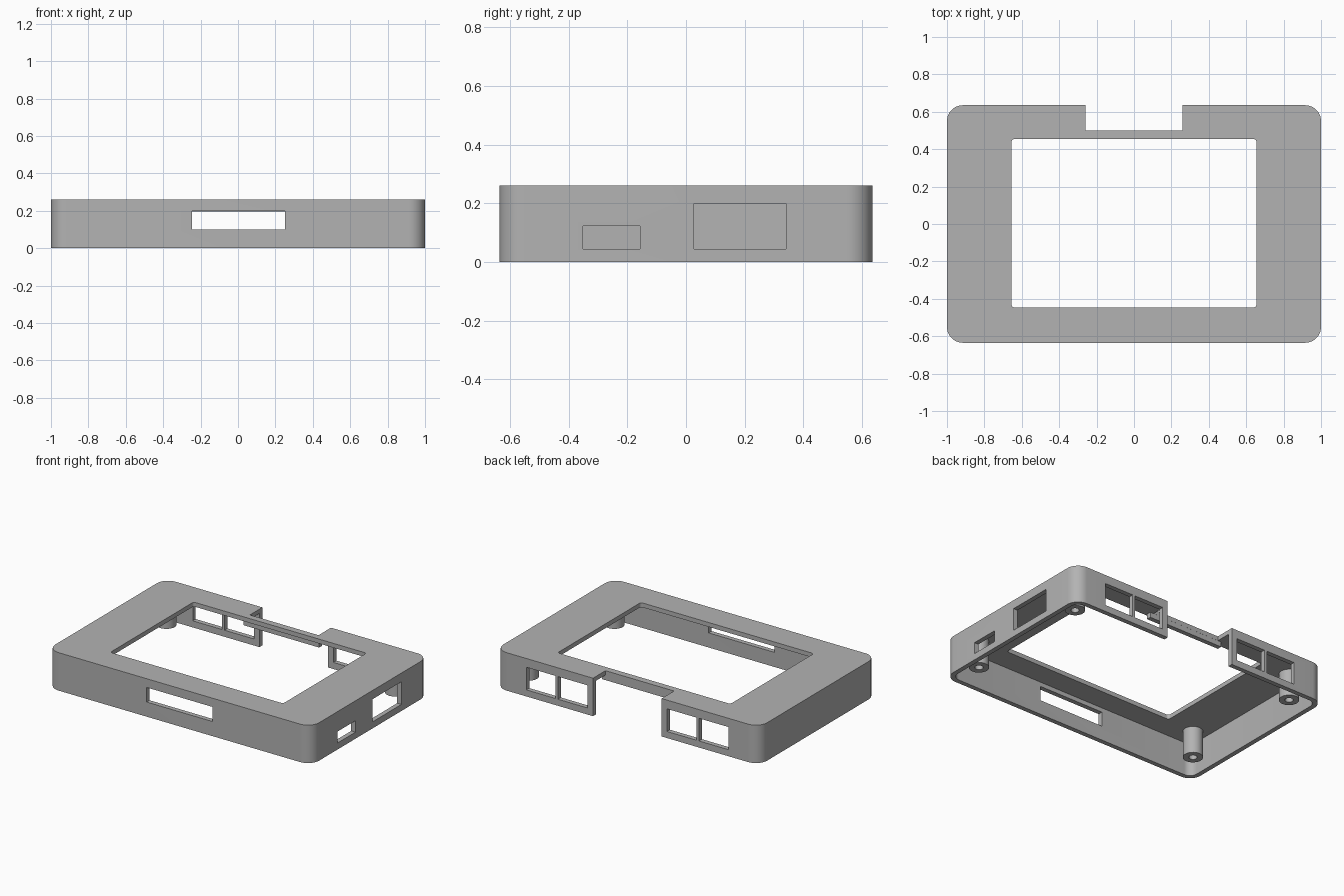
import bpy, bmesh, math
from mathutils import Matrix

if "Cube" in bpy.data.objects:
    bpy.data.objects.remove(bpy.data.objects["Cube"], do_unlink=True)

# Material
grey = bpy.data.materials.new("grey_plastic")
grey.use_nodes = True
GREY = (0.45, 0.45, 0.45, 1)
grey.diffuse_color = GREY
grey.node_tree.nodes["Principled BSDF"].inputs["Base Color"].default_value = GREY


def finish(bm, name):
    mesh = bpy.data.meshes.new(name)
    bm.to_mesh(mesh)
    bm.free()
    mesh.materials.append(grey)
    obj = bpy.data.objects.new(name, mesh)
    bpy.context.collection.objects.link(obj)
    return obj


def block(name, x, y, z, radius=0):
    """Box from (min, max) ranges, with optional rounded vertical edges."""
    bm = bmesh.new()
    bmesh.ops.create_cube(bm, size=1)
    for v in bm.verts:
        for i, (lo, hi) in enumerate((x, y, z)):
            v.co[i] = lo if v.co[i] < 0 else hi
    if radius:
        upright = [e for e in bm.edges
                   if abs(e.verts[0].co.z - e.verts[1].co.z) > 1e-4]
        bmesh.ops.bevel(bm, geom=upright, offset=radius, segments=10,
                        profile=0.5, affect='EDGES')
    return finish(bm, name)


def cylinder(name, x, y, z, radius):
    bm = bmesh.new()
    bmesh.ops.create_cone(bm, cap_ends=True, segments=40, radius1=radius,
                          radius2=radius, depth=z[1] - z[0],
                          matrix=Matrix.Translation((x, y, sum(z) / 2)))
    return finish(bm, name)


def cut(target, cutter):
    cutter.hide_render = True
    mod = target.modifiers.new("cut", 'BOOLEAN')
    mod.operation = 'DIFFERENCE'
    mod.solver = 'EXACT'
    mod.object = cutter
    bpy.context.view_layer.objects.active = target
    bpy.ops.object.modifier_apply(modifier=mod.name)
    bpy.data.objects.remove(cutter, do_unlink=True)


def smooth(obj):
    bpy.ops.object.select_all(action='DESELECT')
    obj.select_set(True)
    bpy.context.view_layer.objects.active = obj
    bpy.ops.object.shade_smooth_by_angle(angle=math.radians(30))


W, D, H = 1.0, 0.635, 0.26
WALL, TOP = 0.032, 0.03

# Hollow case, open underneath
case = block("case_shell", (-W, W), (-D, D), (0, H), 0.085)
cut(case, block("cavity", (WALL - W, W - WALL), (WALL - D, D - WALL),
                (-0.1, H - TOP), 0.055))

# Screen window in the top
cut(case, block("window", (-0.655, 0.655), (-0.447, 0.455), (0.15, 0.4), 0.018))

# Notch through the back wall and top
cut(case, block("notch", (-0.26, 0.26), (0.5, 0.8), (-0.1, 0.4)))

# Front slot and two ports in the right-hand side
cut(case, block("slot", (-0.247, 0.25), (-0.8, -0.55), (0.1, 0.2)))
cut(case, block("small_port", (0.93, 1.1), (-0.35, -0.157), (0.045, 0.123)))
cut(case, block("large_port", (0.93, 1.1), (0.028, 0.34), (0.045, 0.2)))

# Pairs of ports in the back wall
for side in (-1, 1):
    for near, far in ((0.3, 0.525), (0.543, 0.765)):
        span = sorted((side * near, side * far))
        cut(case, block("back_port", span, (0.55, 0.8), (0.045, 0.2)))
smooth(case)

# Stiffening rib under the strip beside the notch
block("notch_rib", (-0.287, 0.287), (0.468, 0.4995), (0.195, H - TOP + 0.01))

# Hollow screw posts in the corners
for sx in (-1, 1):
    for sy in (-1, 1):
        x, y = sx * 0.867, sy * 0.464
        post = cylinder("screw_post", x, y, (0.045, H - TOP + 0.01), 0.063)
        cut(post, cylinder("screw_hole", x, y, (-0.05, 0.215), 0.026))
        smooth(post)
